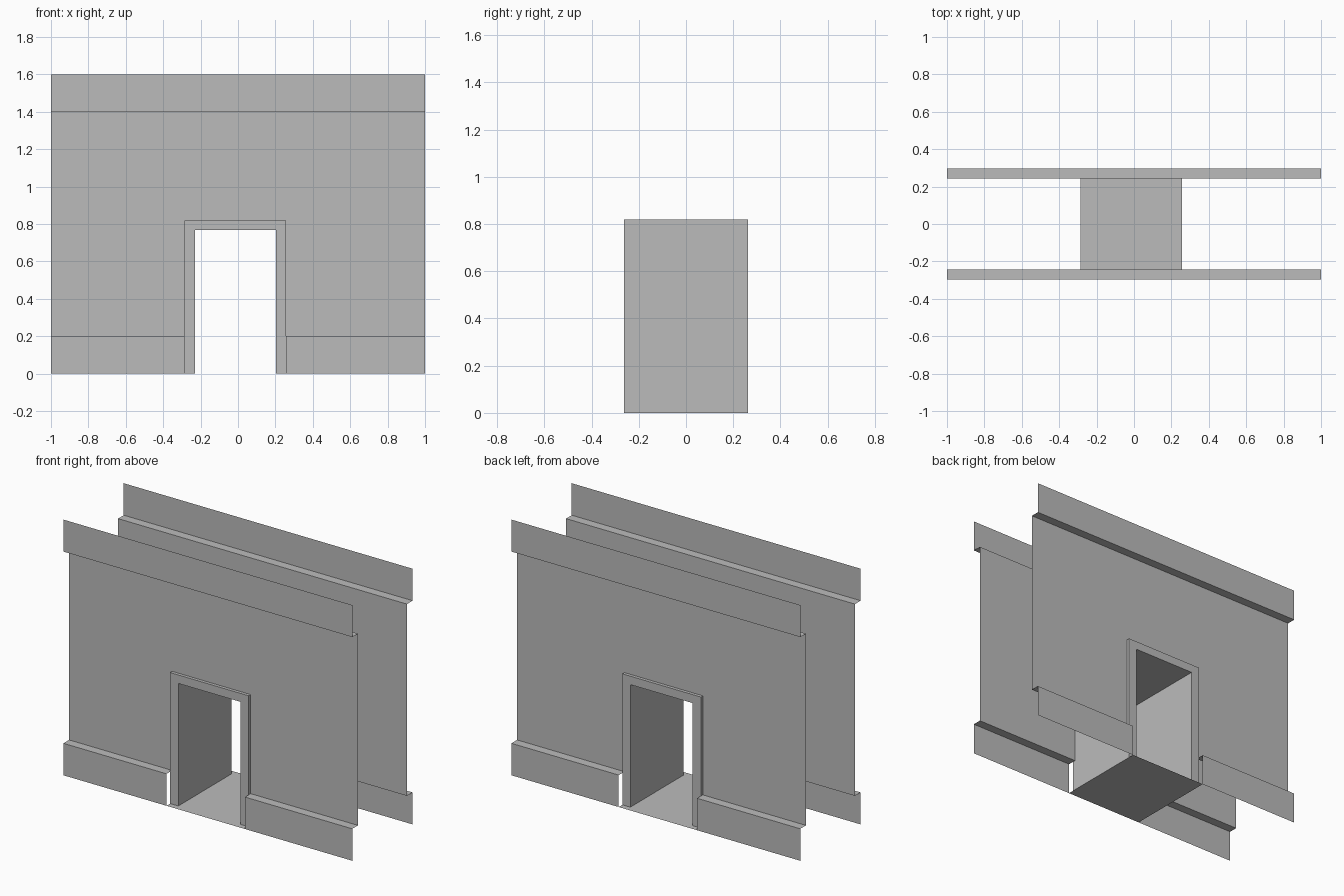
import bpy

if "Cube" in bpy.data.objects:
    bpy.data.objects.remove(bpy.data.objects["Cube"])

stone = bpy.data.materials.new("plain_grey")
stone.diffuse_color = (0.5, 0.5, 0.5, 1.0)
stone.use_nodes = True
stone.node_tree.nodes["Principled BSDF"].inputs["Base Color"].default_value = stone.diffuse_color

# Doorway limits: outer frame and inner opening
OUT_L, OUT_R, OUT_T = -0.286, 0.257, 0.82
IN_L, IN_R, IN_T = -0.23, 0.202, 0.767
Y_TRIM, Y_WALL, Y_FRAME = 0.298, 0.242, 0.262


def make_object(name, verts, faces):
    mesh = bpy.data.meshes.new(name)
    mesh.from_pydata(verts, [], faces)
    mesh.materials.append(stone)
    mesh.update()
    obj = bpy.data.objects.new(name, mesh)
    bpy.context.collection.objects.link(obj)
    return obj


def make_wall(name, side):
    """Thin wall sheet with projecting base and top bands and a door hole."""
    xs = [-1.0, OUT_L, OUT_R, 1.0]
    profile = [(Y_TRIM, 0), (Y_TRIM, 0.2), (Y_WALL, 0.2), (Y_WALL, OUT_T),
               (Y_WALL, 1.4), (Y_TRIM, 1.4), (Y_TRIM, 1.6)]
    verts = [(x, side * y, z) for y, z in profile for x in xs]
    faces = []
    for row in range(len(profile) - 1):
        for col in range(3):
            if col == 1 and profile[row + 1][1] <= OUT_T:
                continue  # door hole
            a = row * 4 + col
            quad = (a, a + 1, a + 5, a + 4)
            faces.append(quad if side < 0 else quad[::-1])
    return make_object(name, verts, faces)


make_wall("front_wall", -1)
make_wall("back_wall", 1)

# Door passage: arch-shaped outline extruded through both walls, open below
outline = [(OUT_L, 0), (OUT_L, OUT_T), (OUT_R, OUT_T), (OUT_R, 0),
           (IN_R, 0), (IN_R, IN_T), (IN_L, IN_T), (IN_L, 0)]
n = len(outline)
verts = [(x, y, z) for y in (-Y_FRAME, Y_FRAME) for x, z in outline]
faces = [tuple(range(n))[::-1], tuple(range(n, 2 * n))]
for i in range(n):
    j = (i + 1) % n
    if outline[i][1] == 0 and outline[j][1] == 0:
        continue  # jamb feet rest on the floor
    faces.append((i, j, j + n, i + n))
make_object("door_passage", verts, faces)

# Passage floor
make_object("passage_floor",
            [(OUT_L, -Y_TRIM, 0), (OUT_R, -Y_TRIM, 0),
             (OUT_R, Y_TRIM, 0), (OUT_L, Y_TRIM, 0)], [(0, 1, 2, 3)])
